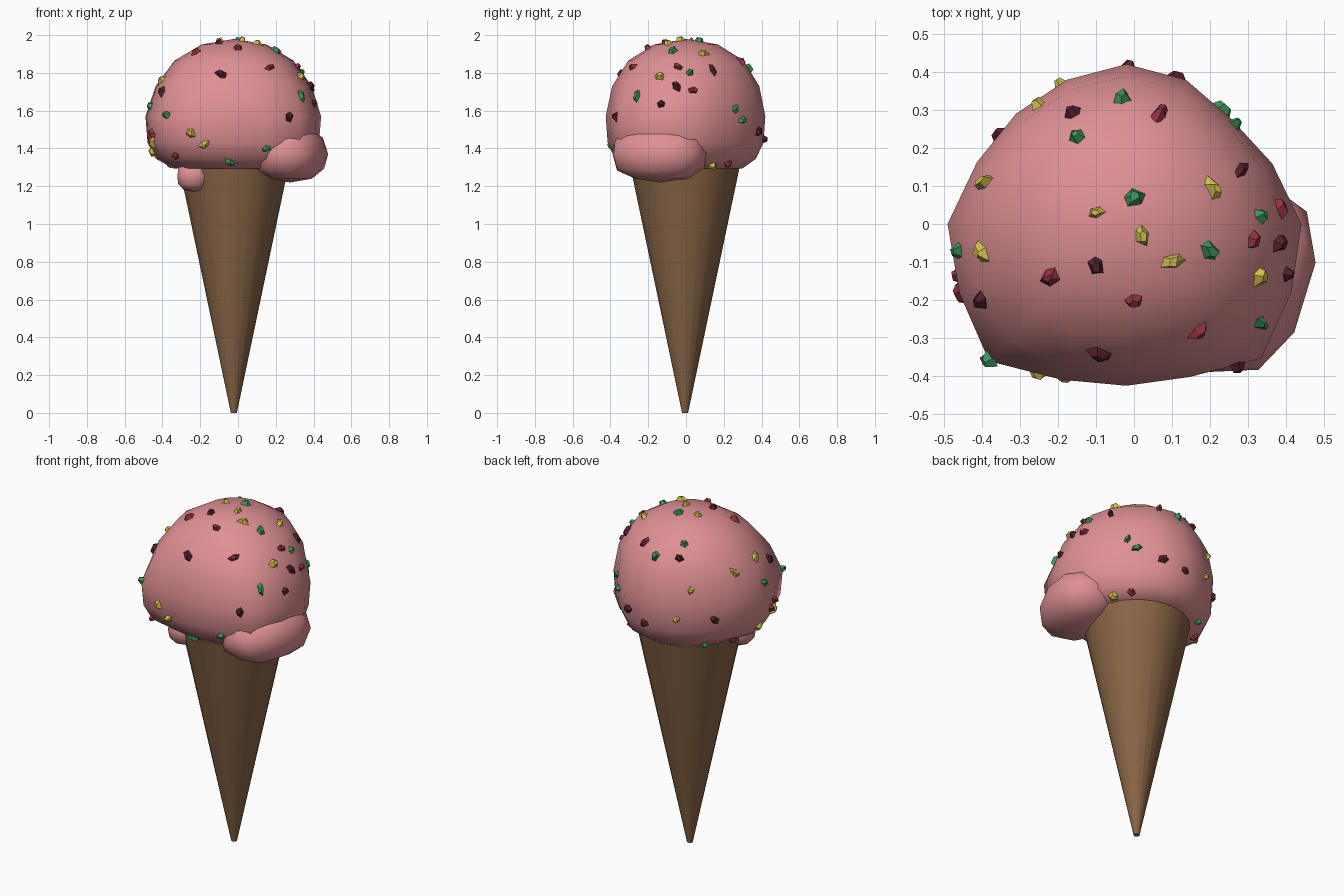
import bpy, bmesh, math, random
from mathutils import Vector, Matrix
from mathutils.bvhtree import BVHTree

if "Cube" in bpy.data.objects:
    bpy.data.objects.remove(bpy.data.objects["Cube"])

random.seed(4)


def material(name, rgb):
    m = bpy.data.materials.new(name)
    m.diffuse_color = (*rgb, 1)
    m.use_nodes = True
    m.node_tree.nodes["Principled BSDF"].inputs["Base Color"].default_value = m.diffuse_color
    return m


PINK = material("pink_ice_cream", (0.74, 0.28, 0.295))
WAFER = material("brown_wafer", (0.25, 0.13, 0.06))
SPRINKLE = {
    "yellow": material("yellow", (0.66, 0.52, 0.07)),
    "green": material("green", (0.045, 0.30, 0.11)),
    "red": material("red", (0.28, 0.03, 0.05)),
    "maroon": material("maroon", (0.09, 0.014, 0.026)),
}


def finish(bm, name, mat, angle=None):
    bmesh.ops.recalc_face_normals(bm, faces=bm.faces)
    me = bpy.data.meshes.new(name)
    bm.to_mesh(me)
    me.materials.append(mat)
    ob = bpy.data.objects.new(name, me)
    bpy.context.collection.objects.link(ob)
    if angle:
        bpy.ops.object.select_all(action='DESELECT')
        ob.select_set(True)
        bpy.context.view_layer.objects.active = ob
        bpy.ops.object.shade_smooth_by_angle(angle=math.radians(angle))
    return ob


# Wafer cone
bm = bmesh.new()
bmesh.ops.create_cone(bm, cap_ends=True, segments=20, radius1=0.016, radius2=0.295,
                      depth=1.33, matrix=Matrix.Translation((-0.022, -0.005, 0.665)))
finish(bm, "cone", WAFER, 40)

# Scoop: rings (height, radius, how much the lopsided outline applies)
RINGS = [(1.95, .17, .15), (1.865, .305, .3), (1.73, .388, .6), (1.57, .42, 1),
         (1.43, .41, 1), (1.345, .37, 1), (1.295, .30, .7), (1.29, .15, 0)]
# Outline radius every 22.5 degrees, counter-clockwise from +x
OUTLINE = [.46, .415, .39, .41, .42, .41, .41, .425, .47, .475, .51, .443,
           .425, .435, .50, .47]
bm = bmesh.new()
rows = []
for z, r, w in RINGS:
    row = []
    for i, out in enumerate(OUTLINE):
        a = i * math.tau / len(OUTLINE)
        rr = r * (1 + (out / 0.42 - 1) * w)
        row.append(bm.verts.new((-0.02 + rr * math.cos(a), rr * math.sin(a), z)))
    rows.append(row)
n = len(OUTLINE)
top = bm.verts.new((-0.02, 0, 1.98))
for i in range(n):
    j = (i + 1) % n
    bm.faces.new((top, rows[0][i], rows[0][j]))
    for a, b in zip(rows, rows[1:]):
        bm.faces.new((a[i], b[i], b[j], a[j]))
bm.faces.new(rows[-1])
bmesh.ops.recalc_face_normals(bm, faces=bm.faces)
surface = BVHTree.FromBMesh(bm)
finish(bm, "scoop", PINK, 60)


# Sagging lumps under the scoop
def lump(name, centre, radii, turn):
    bm = bmesh.new()
    bmesh.ops.create_icosphere(bm, subdivisions=2, radius=1)
    for v in bm.verts:
        v.co = Vector([math.copysign(abs(c) ** 0.85, c) * r for c, r in zip(v.co, radii)])
    m = Matrix.Translation(centre) @ Matrix.Rotation(math.radians(turn), 4, 'Z')
    bm.transform(m)
    finish(bm, name, PINK, 40)


lump("side_drip", (0.275, -0.14, 1.37), (0.19, 0.26, 0.15), -17)
lump("front_drip", (-0.235, -0.16, 1.255), (0.09, 0.09, 0.085), 0)

# Sprinkle positions in each viewing plane
D = math.sqrt(0.5)
VIEWS = {  # view: (horizontal axis, vertical axis, direction towards viewer)
    "top": ((1, 0, 0), (0, 1, 0), (0, 0, 1)),
    "front": ((1, 0, 0), (0, 0, 1), (0, -1, 0)),
    "right": ((0, 1, 0), (0, 0, 1), (1, 0, 0)),
    "back_left": ((-D, -D, 0), (0, 0, 1), (-D, D, 0)),
}
SPOTS = {
    "yellow": {"top": [(-.25, .31), (-.39, .11), (-.1, .03), (.02, -.03), (.1, -.1),
                       (.21, .09), (.33, -.14), (-.4, -.07)],
               "front": [(-.25, 1.48), (-.18, 1.42), (-.45, 1.43)],
               "right": [(.14, 1.31)],
               "back_left": [(-.12, 1.5), (.34, 1.385)]},
    "green": {"top": [(-.03, .33), (-.15, .23), (0, .07), (.2, -.07), (.33, .02),
                      (.23, .3), (.33, -.26), (-.46, -.07)],
              "front": [(-.38, 1.58), (-.04, 1.33), (.15, 1.4)],
              "right": [(.26, 1.61)],
              "back_left": [(.04, 1.32)]},
    "red": {"top": [(.07, .29), (-.22, -.14), (0, -.2), (.17, -.28), (.31, -.04),
                    (.38, .04)],
            "front": [(-.33, 1.36), (-.45, 1.48)],
            "right": [(.22, 1.32)],
            "back_left": [(.2, 1.32), (.42, 1.45)]},
    "maroon": {"top": [(-.1, -.11), (-.09, -.34), (-.4, -.2), (.28, .14), (.38, -.05),
                       (.4, -.13), (-.16, .29)],
               "front": [(.27, 1.57)],
               "right": [(.38, 1.49)],
               "back_left": [(-.28, 1.45), (.085, 1.49)]},
}

# Sprinkles: irregular chips pressed into the scoop
for colour, views in SPOTS.items():
    bm = bmesh.new()
    for view, spots in views.items():
        h, v, d = (Vector(a) for a in VIEWS[view])
        for a, b in spots:
            p = h * a + v * b
            loc, normal, _, _ = surface.ray_cast(p + d * 4, -d)
            if loc is None:
                guess = p + Vector((0, 0, 1.55)) if view == "top" else p
                loc, normal, _, _ = surface.find_nearest(guess)
            m = (Matrix.Translation(loc + normal * 0.006)
                 @ normal.to_track_quat('Z', 'Y').to_matrix().to_4x4()
                 @ Matrix.Rotation(random.uniform(0, math.tau), 4, 'Z')
                 @ Matrix.Diagonal((random.uniform(.8, 1.25), random.uniform(.55, .9), 1, 1)))
            chip = bmesh.ops.create_cone(bm, cap_ends=True, segments=5, radius1=0.034,
                                         radius2=0.015, depth=0.028)["verts"]
            for c in chip:
                c.co += Vector((random.uniform(-.006, .006), random.uniform(-.006, .006), 0))
                c.co = m @ c.co
    finish(bm, colour + "_sprinkles", SPRINKLE[colour])
